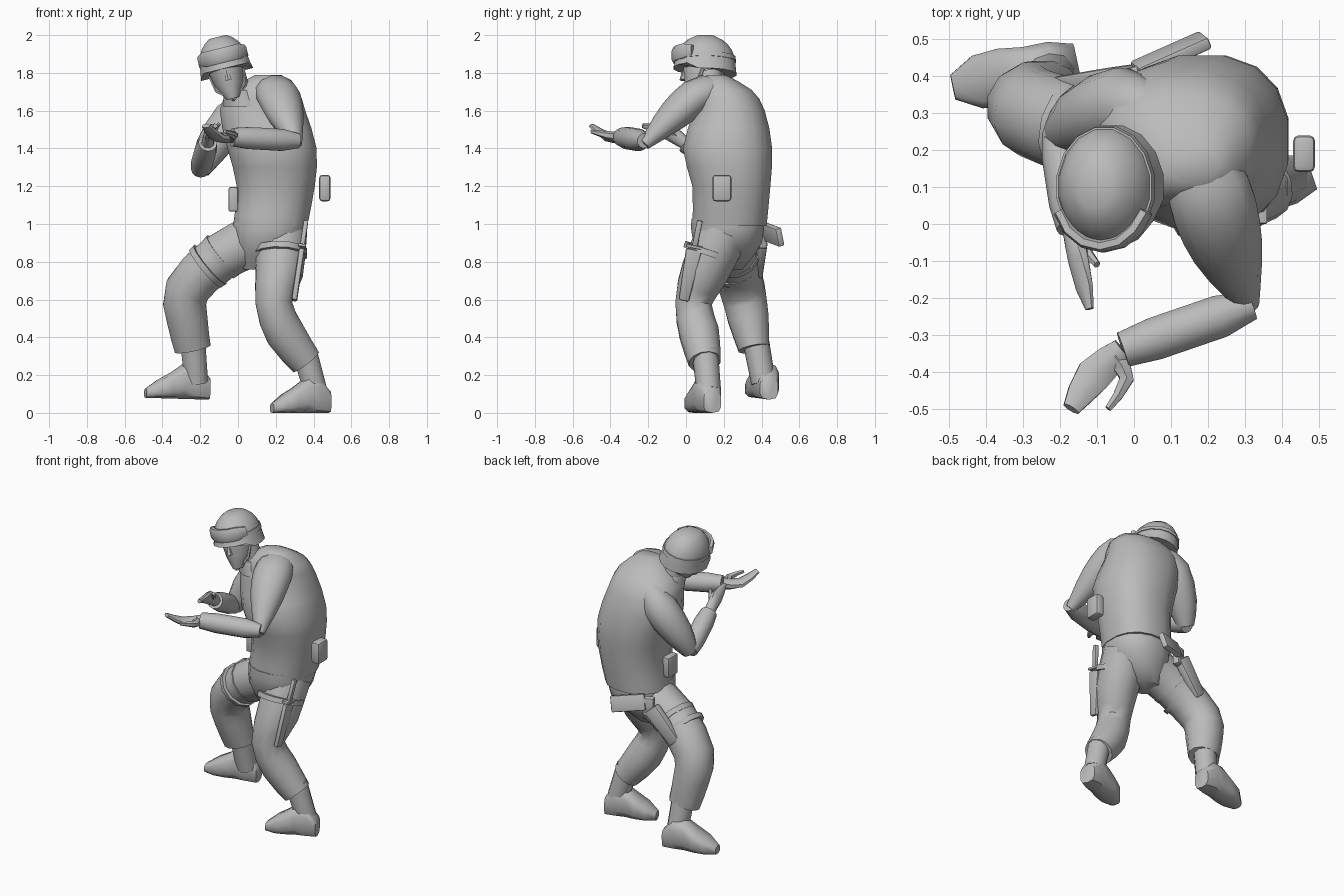
import bpy, bmesh, math
from mathutils import Vector, Matrix

cube = bpy.data.objects.get("Cube")
if cube:
    bpy.data.objects.remove(cube, do_unlink=True)

grey = bpy.data.materials.new("plain grey")
grey.use_nodes = True
tone = (0.5, 0.5, 0.5, 1)
grey.diffuse_color = tone
grey.node_tree.nodes["Principled BSDF"].inputs["Base Color"].default_value = tone

UP = Vector((0, 0, 1))
BACK = Vector((0, 1, 0))


def finish(name, bm, angle):
    """Turn a bmesh into a named object with smooth shading and sharp edges kept."""
    bmesh.ops.recalc_face_normals(bm, faces=bm.faces)
    mesh = bpy.data.meshes.new(name)
    bm.to_mesh(mesh)
    bm.free()
    mesh.materials.append(grey)
    obj = bpy.data.objects.new(name, mesh)
    bpy.context.collection.objects.link(obj)
    bpy.ops.object.select_all(action='DESELECT')
    obj.select_set(True)
    bpy.context.view_layer.objects.active = obj
    bpy.ops.object.shade_smooth_by_angle(angle=math.radians(angle))


def spline(keys, steps):
    """Pass a smooth curve through the keys, with the given steps between neighbours."""
    result = [keys[0]]
    last = len(keys) - 1
    for i in range(last):
        before, start, end, after = keys[max(i - 1, 0)], keys[i], keys[i + 1], keys[min(i + 2, last)]
        for step in range(1, steps + 1):
            t = step / steps
            result.append([b + t / 2 * (c - a + t * (2 * a - 5 * b + 4 * c - d + t * (3 * b - a - 3 * c + d)))
                           for a, b, c, d in zip(before, start, end, after)])
    return result


def straight(start, end, count):
    """Evenly spaced points on a line."""
    return [Vector(start).lerp(Vector(end), i / (count - 1)) for i in range(count)]


def loft(name, path, sizes, steps=1, sides=12, axis=None, ref=BACK, power=1.0, matrix=None, edit=None):
    """Skin rings along a path; each size is a radius, or a pair (sideways, towards ref)."""
    pairs = [s if isinstance(s, tuple) else (s, s) for s in sizes]
    rings = spline([(*p, *s) for p, s in zip(path, pairs)], steps)
    mids = [Vector(ring[:3]) for ring in rings]
    bm = bmesh.new()
    loops = []
    for i, ring in enumerate(rings):
        along = axis or (mids[min(i + 1, len(mids) - 1)] - mids[max(i - 1, 0)]).normalized()
        side = ref.cross(along).normalized()
        other = along.cross(side).normalized()
        loop = []
        for k in range(sides):
            turn = math.tau * (k + 0.5) / sides
            c, s = math.cos(turn), math.sin(turn)
            u = math.copysign(abs(c) ** power, c) * ring[-2]
            v = math.copysign(abs(s) ** power, s) * ring[-1]
            loop.append(bm.verts.new(mids[i] + side * u + other * v))
        loops.append(loop)
    for low, high in zip(loops, loops[1:]):
        for k in range(sides):
            following = (k + 1) % sides
            bm.faces.new((low[k], low[following], high[following], high[k]))
    bm.faces.new(loops[0])
    bm.faces.new(loops[-1])
    if edit:
        for vert in bm.verts:
            edit(vert.co)
    if matrix:
        bm.transform(matrix)
    finish(name, bm, 50)


def box(name, centre, size, forward, up=UP, bevel=0.01, taper=1.0):
    """Bevelled box sized along forward, sideways and up; taper narrows the bottom."""
    x = Vector(forward).normalized()
    y = Vector(up).cross(x).normalized()
    z = x.cross(y)
    bm = bmesh.new()
    bmesh.ops.create_cube(bm, size=1)
    for vert in bm.verts:
        if vert.co.z < 0:
            vert.co.x *= taper
        vert.co *= Vector(size)
    bmesh.ops.bevel(bm, geom=bm.edges[:], offset=bevel, segments=2, affect='EDGES', profile=0.5)
    bm.transform(Matrix.Translation(centre) @ Matrix((x, y, z)).transposed().to_4x4())
    finish(name, bm, 40)


# Jacket, pelvis, collar and neck
loft("jacket",
     [(.17, .23, .99), (.2, .24, 1.2), (.18, .22, 1.4), (.13, .23, 1.6), (.14, .2, 1.71), (.16, .16, 1.79)],
     [(.2, .2), (.21, .21), (.24, .24), (.23, .19), (.18, .15), (.07, .05)],
     steps=2, sides=16, axis=UP, power=0.85)
loft("pelvis", [(.17, .22, 1.03), (.16, .22, .9), (.1, .22, .76)], [.195, .185, .08],
     steps=2, sides=16, axis=UP, power=0.9)
loft("collar", [(.04, .16, 1.62), (0, .13, 1.71)], [.12, .08], axis=UP)
loft("neck", [(.02, .15, 1.62), (-.03, .12, 1.8)], [.07, .07])

# Left arm, held across the front with the palm up
left_elbow, left_wrist = Vector((.32, -.22, 1.44)), Vector((-.03, -.34, 1.46))
loft("left_sleeve", [(.15, .28, 1.66), (.2, .1, 1.7), (.25, -.06, 1.58), (.31, -.22, 1.42)],
     [.05, (.115, .09), (.1, .085), .03], steps=3, ref=UP)
loft("left_forearm", straight(left_elbow, left_wrist, 5), [.04, .06, .06, .06, .05], ref=UP)
loft("left_hand", [left_wrist, (-.11, -.41, 1.46), (-.17, -.5, 1.52)], [.035, (.052, .024), (.025, .012)],
     steps=2, sides=8, ref=UP)
loft("left_thumb", [(-.05, -.36, 1.46), (-.02, -.42, 1.47), (-.07, -.5, 1.49)], [.03, .022, .01],
     steps=2, sides=6, ref=UP)

# Right arm, folded so that the forearm points up and forward
right_elbow, right_wrist = Vector((-.2, .25, 1.29)), Vector((-.16, -.01, 1.43))
loft("right_sleeve", [(.06, .3, 1.66), (-.03, .32, 1.56), (-.14, .28, 1.4), (-.2, .24, 1.28)],
     [.06, .105, .09, .05], steps=2)
loft("right_forearm", straight(right_elbow, right_wrist, 5), [.05, .06, .06, .06, .05])
loft("right_hand", [right_wrist, (-.15, -.1, 1.49), (-.12, -.23, 1.52)], [.035, (.025, .044), .012],
     steps=2, sides=8)
loft("right_thumb", [(-.15, -.05, 1.46), (-.1, -.11, 1.53)], [.02, .01], sides=6)

# Legs: baggy trousers ending above the boots
loft("right_trouser", [(.12, .23, .93), (-.1, .25, .82), (-.27, .3, .65), (-.27, .33, .5), (-.24, .36, .34)],
     [.14, .13, .122, .112, (.1, .085)], steps=2)
loft("left_trouser", [(.23, .2, .96), (.22, .1, .75), (.19, .04, .58), (.25, .07, .42), (.36, .1, .27)],
     [.14, .13, .1, .108, .088], steps=2)


def boot(side, ankle, top, heel, toe):
    """Boot shaft, and a foot lofted from heel to toe on a flat sole."""
    loft(side + "_boot_shaft", [top, ankle], [.07, .065], sides=10)
    heights = [.12, .19, .19, .14, .1, .05]
    widths = [.05, .07, .07, .08, .075, .035]
    soles = straight(heel, toe, len(heights))
    loft(side + "_boot", [sole + UP * h / 2 for sole, h in zip(soles, heights)],
         [(w, h / 2) for w, h in zip(widths, heights)],
         sides=10, axis=(soles[-1] - soles[0]).normalized(), ref=UP, power=0.65)


boot("right", (-.22, .41, .16), (-.24, .37, .38), (-.155, .44, .07), (-.49, .37, .08))
boot("left", (.41, .12, .12), (.35, .1, .33), (.48, .14, 0), (.18, .04, 0))

# Head and helmet share one tilted frame
tilt = Matrix.Translation((-.07, .1, 1.84)) @ Matrix.Rotation(math.radians(-14), 4, 'Y')


def lift_brow(co):
    """Raise the front of the rim above the face."""
    if co.z < -.02 and co.y < -.06:
        co.z += .035


loft("head", [(0, 0, .02), (0, -.01, -.1), (0, -.05, -.18)], [(.1, .12), (.08, .1), (.035, .045)],
     steps=2, axis=UP, matrix=tilt)
loft("nose", [(0, -.11, -.03), (0, -.115, -.08)], [.01, .02], sides=6, axis=UP, matrix=tilt)
bands = [math.radians(a) for a in range(70, -1, -14)]
loft("helmet", [(0, 0, .165 * math.sin(a)) for a in bands] + [(0, 0, -.05)],
     [(.135 * math.cos(a), .165 * math.cos(a)) for a in bands] + [(.145, .17)],
     sides=16, axis=UP, matrix=tilt, edit=lift_brow)
loft("helmet_strap", [(0, 0, .02), (0, 0, .045)], [(.138, .168), (.135, .164)], sides=16, axis=UP, matrix=tilt)

# Goggles wrap round the brow, thinner towards the ends
arc = [math.radians(a) for a in range(-66, 67, 22)]
loft("goggles", [(.13 * math.sin(a), -.16 * math.cos(a), .055) for a in arc],
     [(.018, .042 if abs(a) < 1 else .028) for a in arc], sides=8, ref=UP, power=0.7, matrix=tilt)
for s in (-1, 1):
    loft("chin_strap", [(s * .09, -.01, -.04), (s * .075, -.04, -.12), (0, -.075, -.188)],
         [.01, .01, .01], sides=6, matrix=tilt)

# Waist pouches
box("left_pouch", (.46, .19, 1.19), (.06, .1, .14), forward=(1, 0, 0), bevel=.016)
box("right_pouch", (-.025, .2, 1.13), (.05, .1, .13), forward=(1, 0, 0))

# Knife in its sheath on the left thigh
blade = dict(forward=(0, 1, -.2), up=(.06, .08, .4))
box("knife_sheath", (.318, .015, .73), (.085, .03, .28), taper=.65, **blade)
box("knife_guard", (.34, .045, .88), (.09, .04, .015), bevel=.004, **blade)
box("knife_handle", (.35, .06, .95), (.03, .025, .14), bevel=.006, **blade)

# Holster and pistol on the back of the right thigh
box("holster", (-.11, .39, .83), (.1, .05, .25), forward=(.7, .1, -.6), up=(.6, .1, .7), taper=.8)
box("pistol_grip", (.1, .457, .945), (.21, .035, .1), forward=(.9, .4, -.15), up=(0, -.3, 1), bevel=.008)
box("holster_hanger", (-.01, .4, .93), (.07, .045, .12), forward=(.9, .3, 0), up=(.3, .1, 1))

# Thigh straps
for x, z in ((-.09, .825), (-.16, .775)):
    loft("right_thigh_strap", straight((x + .012, .25, z + .01), (x - .012, .255, z - .01), 2), [.138, .134])
loft("left_thigh_strap", [(.226, .13, .865), (.225, .12, .835)], [.145, .145])
